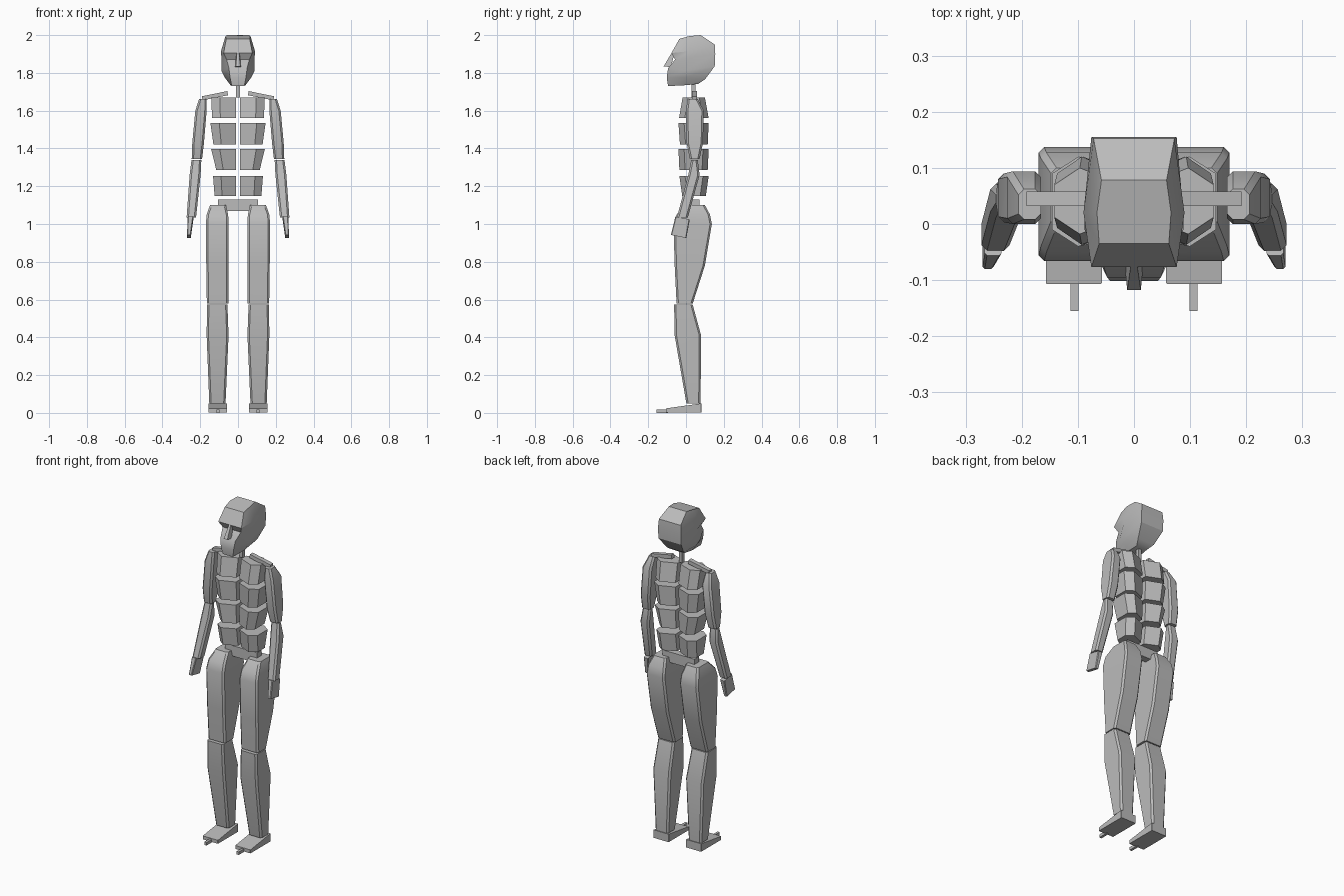
import bpy, bmesh, math
from mathutils import Matrix, Vector

if "Cube" in bpy.data.objects:
    bpy.data.objects.remove(bpy.data.objects["Cube"], do_unlink=True)

grey = bpy.data.materials.new("plain_grey")
grey.use_nodes = True
grey.diffuse_color = (0.5, 0.5, 0.5, 1)
grey.node_tree.nodes["Principled BSDF"].inputs["Base Color"].default_value = (0.5, 0.5, 0.5, 1)


def finish(name, bm, angle=32):
    bmesh.ops.recalc_face_normals(bm, faces=bm.faces)
    mesh = bpy.data.meshes.new(name)
    bm.to_mesh(mesh)
    bm.free()
    mesh.materials.append(grey)
    obj = bpy.data.objects.new(name, mesh)
    bpy.context.collection.objects.link(obj)
    bpy.ops.object.select_all(action='DESELECT')
    obj.select_set(True)
    bpy.context.view_layer.objects.active = obj
    bpy.ops.object.shade_smooth_by_angle(angle=math.radians(angle))
    return obj


def loft(name, rings, side=1):
    """Skin a stack of point rings and cap both ends."""
    bm = bmesh.new()
    rows = [[bm.verts.new((x * side, y, z)) for x, y, z in ring] for ring in rings]
    count = len(rows[0])
    for low, high in zip(rows, rows[1:]):
        for i in range(count):
            j = (i + 1) % count
            bm.faces.new((low[i], low[j], high[j], high[i]))
    bm.faces.new(rows[0])
    bm.faces.new(rows[-1])
    return finish(name, bm)


def section(z, x0, x1, y0, y1, slope=0, c=0.01):
    """Rectangle with cut corners, optionally sloping along y."""
    pts = [(x0 + c, y0), (x1 - c, y0), (x1, y0 + c), (x1, y1 - c),
           (x1 - c, y1), (x0 + c, y1), (x0, y1 - c), (x0, y0 + c)]
    mid = (y0 + y1) / 2
    return [(x, y, z + slope * (y - mid)) for x, y in pts]


def limb(name, side, rows, c=0.01):
    loft(name, [section(*row, c=c) for row in rows], side)


def bar(name, centre, size, turn=0):
    bm = bmesh.new()
    matrix = Matrix.LocRotScale(Vector(centre), Matrix.Rotation(turn, 3, 'Y'), Vector(size))
    bmesh.ops.create_cube(bm, size=1, matrix=matrix)
    return finish(name, bm)


# Head: each ring gives (half width, y, z) at the face, side and back
head_rings = [
    ((.033, -.095, 1.73), (.040, 0, 1.735), (.035, .065, 1.742)),
    ((.042, -.102, 1.775), (.070, 0, 1.775), (.055, .10, 1.765)),
    ((.048, -.095, 1.825), (.088, -.01, 1.81), (.075, .152, 1.835)),
    ((.060, -.058, 1.87), (.088, .02, 1.88), (.076, .155, 1.90)),
    ((.076, -.077, 1.905), (.090, .02, 1.915), (.072, .152, 1.95)),
    ((.062, -.035, 1.98), (.066, .02, 1.995), (.058, .078, 2.0)),
]
loft("head", [list(r) + [(-x, y, z) for x, y, z in reversed(r)] for r in head_rings])

# Nose wedge
loft("nose", [
    [(-.016, -.08, 1.83), (-.012, -.118, 1.835), (.012, -.118, 1.835), (.016, -.08, 1.83)],
    [(-.008, -.06, 1.91), (-.006, -.077, 1.905), (.006, -.077, 1.905), (.008, -.06, 1.91)],
])

# Neck and pelvis
bar("neck", (0, .04, 1.71), (.02, .02, .08))
bar("pelvis", (0, .05, 1.10), (.21, .042, .062))

# Torso blocks: z range, outer width and front/back extents at bottom and top
torso_rows = [
    ("chest", (1.56, .137, -.037, .12), (1.67, .142, -.018, .10)),
    ("rib", (1.42, .13, -.032, .115), (1.535, .146, -.04, .12)),
    ("belly", (1.286, .115, -.035, .115), (1.397, .142, -.04, .12)),
    ("waist", (1.148, .124, -.02, .105), (1.254, .132, -.035, .12)),
]


def torso_ring(z, outer, front, back):
    ridge = outer * .68
    return [(.01, front + .035, z), (ridge, front, z), (outer, front + .03, z),
            (outer, back - .03, z), (ridge, back, z), (.01, back - .035, z)]


for label, side in (("left", 1), ("right", -1)):
    for row, low, high in torso_rows:
        loft(f"{label}_{row}_block", [torso_ring(*low), torso_ring(*high)], side)

    # Shoulder and arm
    bar(f"{label}_collarbone", (side * .122, .045, 1.679), (.138, .026, .022), side * .2)
    limb(f"{label}_upper_arm", side, [
        (1.345, .19, .245, .02, .072),
        (1.43, .18, .242, .003, .09),
        (1.60, .166, .226, 0, .094),
        (1.662, .166, .206, .008, .062),
    ])
    limb(f"{label}_forearm", side, [
        (1.035, .222, .272, -.048, .01),
        (1.26, .198, .256, .012, .072),
        (1.34, .194, .246, .028, .062),
    ])
    limb(f"{label}_hand", side, [
        (.934, .25, .27, -.08, .002, -.2),
        (1.032, .236, .266, -.056, .02, -.2),
    ], c=.004)

    # Leg and foot
    limb(f"{label}_thigh", side, [
        (.58, .05, .165, -.05, .036),
        (.78, .05, .168, -.06, .10),
        (1.0, .05, .17, -.066, .137),
        (1.05, .052, .166, -.05, .127),
        (1.10, .064, .148, -.005, .10),
    ])
    limb(f"{label}_shin", side, [
        (.05, .066, .152, .002, .077),
        (.41, .05, .166, -.06, .08),
        (.575, .056, .164, -.063, .035),
    ])
    limb(f"{label}_foot", side, [
        (0.003, .057, .157, -.107, .082),
        (.037, .057, .157, -.107, .082, .14),
    ], c=.002)
    bar(f"{label}_toe", (side * .106, -.125, .009), (.015, .06, .018))
